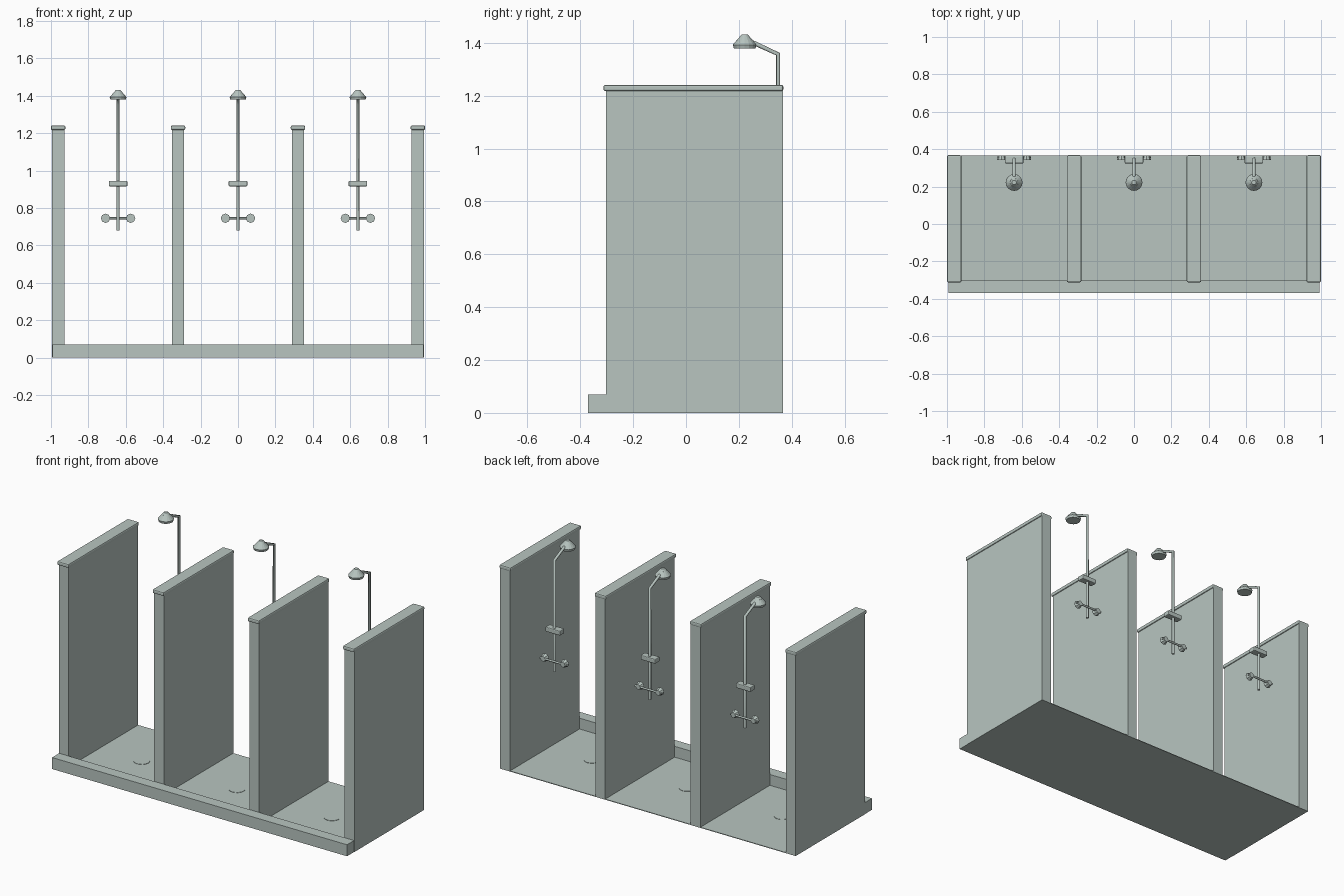
import bpy, math
from mathutils import Vector

if "Cube" in bpy.data.objects:
    bpy.data.objects.remove(bpy.data.objects["Cube"])

# Single painted stone colour
stone = bpy.data.materials.new("pale_grey_green")
stone.diffuse_color = (0.48, 0.56, 0.53, 1)
stone.use_nodes = True
stone.node_tree.nodes["Principled BSDF"].inputs["Base Color"].default_value = stone.diffuse_color


def finish(ob, name, bevel=0):
    ob.name = name
    ob.data.materials.append(stone)
    if bevel:
        mod = ob.modifiers.new("edge", 'BEVEL')
        mod.width = bevel
        mod.segments = 2
    return ob


def box(name, lo, hi, bevel=0):
    lo, hi = Vector(lo), Vector(hi)
    bpy.ops.mesh.primitive_cube_add(size=1, location=(lo + hi) / 2)
    ob = bpy.context.object
    ob.scale = hi - lo
    bpy.ops.object.transform_apply(location=False, rotation=False, scale=True)
    return finish(ob, name, bevel)


def cone(name, loc, r1, r2, depth, sides=16, rot=(0, 0, 0)):
    bpy.ops.mesh.primitive_cone_add(vertices=sides, radius1=r1, radius2=r2,
                                    depth=depth, location=loc, rotation=rot)
    return finish(bpy.context.object, name)


def tube(name, points, radius):
    cu = bpy.data.curves.new(name, 'CURVE')
    cu.dimensions = '3D'
    cu.bevel_depth = radius
    cu.bevel_resolution = 2
    cu.use_fill_caps = True
    sp = cu.splines.new('POLY')
    sp.points.add(len(points) - 1)
    for p, co in zip(sp.points, points):
        p.co = (*co, 1)
    ob = bpy.data.objects.new(name, cu)
    bpy.context.collection.objects.link(ob)
    return finish(ob, name)


# Floor and front curb
box("floor", (-0.993, -0.305, 0), (0.993, 0.366, 0.004))
box("curb", (-0.993, -0.37, 0), (0.993, -0.302, 0.07))

# Partition walls with rounded caps
for i in range(4):
    x = -0.9615 + i * 0.641
    box("partition_wall", (x - 0.033, -0.302, 0), (x + 0.033, 0.366, 1.22))
    box("wall_cap", (x - 0.0385, -0.312, 1.217), (x + 0.0385, 0.368, 1.241), 0.007)

# One shower per stall
BACK = (math.pi / 2, 0, 0)
for x in (-0.641, 0, 0.641):
    tube("shower_pipe", [(x, 0.348, 0.68), (x, 0.348, 1.357),
                         (x, 0.255, 1.4), (x, 0.222, 1.4)], 0.0085)
    # Shower head: rim, sloping bell and top nub
    cone("head_rim", (x, 0.222, 1.386), 0.041, 0.045, 0.014)
    cone("head_bell", (x, 0.222, 1.406), 0.045, 0.022, 0.027)
    cone("head_nub", (x, 0.222, 1.425), 0.022, 0.012, 0.012)
    # Soap tray
    box("soap_tray", (x - 0.05, 0.324, 0.916), (x + 0.05, 0.367, 0.945), 0.005)
    # Tap bar and knobs
    tube("tap_bar", [(x - 0.09, 0.36, 0.745), (x + 0.09, 0.36, 0.745)], 0.006)
    for s in (-1, 1):
        cone("tap_knob", (x + s * 0.067, 0.354, 0.745), 0.025, 0.016, 0.026, 8,
             (-math.pi / 2, 0, 0))
    # Floor drain
    cone("drain", (x, -0.01, 0.0045), 0.045, 0.045, 0.003)
